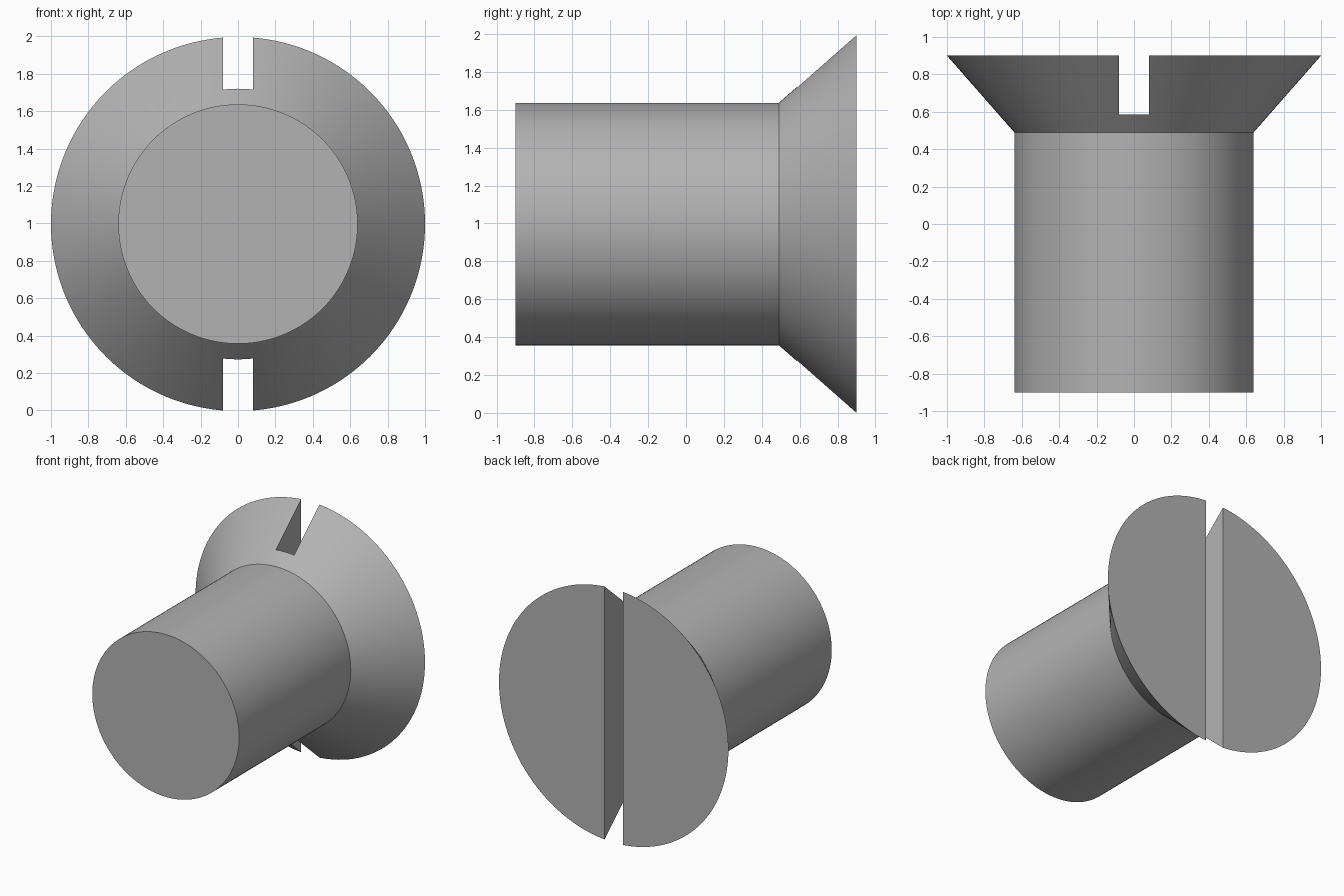
import bpy, bmesh, math
from mathutils import Matrix

if "Cube" in bpy.data.objects:
    bpy.data.objects.remove(bpy.data.objects["Cube"])

SEGMENTS = 128
SLOT_HALF, SLOT_FLOOR = 0.08, 0.585
HEAD_BACK = 0.9
# The slot removes the lowest sliver of the rim, so the axis sits slightly lower
AXIS_Z = math.sqrt(1 - SLOT_HALF ** 2)

# Plain grey metal
metal = bpy.data.materials.new("grey_metal")
metal.use_nodes = True
colour = (0.45, 0.45, 0.45, 1)
metal.diffuse_color = colour
metal.node_tree.nodes["Principled BSDF"].inputs["Base Color"].default_value = colour


def add_object(name, bm):
    bmesh.ops.recalc_face_normals(bm, faces=bm.faces)
    mesh = bpy.data.meshes.new(name)
    bm.to_mesh(mesh)
    bm.free()
    mesh.materials.append(metal)
    obj = bpy.data.objects.new(name, mesh)
    bpy.context.collection.objects.link(obj)
    return obj


# Screw body: shank and countersunk head turned from one profile of (radius, y)
profile = [(0.64, -0.9), (0.64, 0.49), (1.0, HEAD_BACK)]
bm = bmesh.new()
rings = []
for radius, y in profile:
    place = Matrix.Translation((0, y, AXIS_Z)) @ Matrix.Rotation(math.pi / 2, 4, 'X')
    rings.append(bmesh.ops.create_circle(bm, segments=SEGMENTS, radius=radius, matrix=place)["verts"])
for a, b in zip(rings, rings[1:]):
    for i in range(SEGMENTS):
        j = (i + 1) % SEGMENTS
        bm.faces.new((a[i], a[j], b[j], b[i]))
bm.faces.new(rings[0])
bm.faces.new(rings[-1])
screw = add_object("slotted_screw", bm)

# Driver slot: a box cut straight across the head
depth = 0.5
bm = bmesh.new()
bmesh.ops.create_cube(bm, size=1, matrix=Matrix.Translation((0, SLOT_FLOOR + depth / 2, AXIS_Z))
                      @ Matrix.Diagonal((2 * SLOT_HALF, depth, 3, 1)))
cutter = add_object("slot_cutter", bm)
cutter.hide_render = True

cut = screw.modifiers.new("slot", 'BOOLEAN')
cut.operation = 'DIFFERENCE'
cut.solver = 'EXACT'
cut.object = cutter
bpy.ops.object.select_all(action='DESELECT')
screw.select_set(True)
bpy.context.view_layer.objects.active = screw
bpy.ops.object.modifier_apply(modifier=cut.name)
bpy.data.objects.remove(cutter)

# Smooth round sides with crisp rims
bpy.ops.object.shade_smooth_by_angle(angle=math.radians(30))
